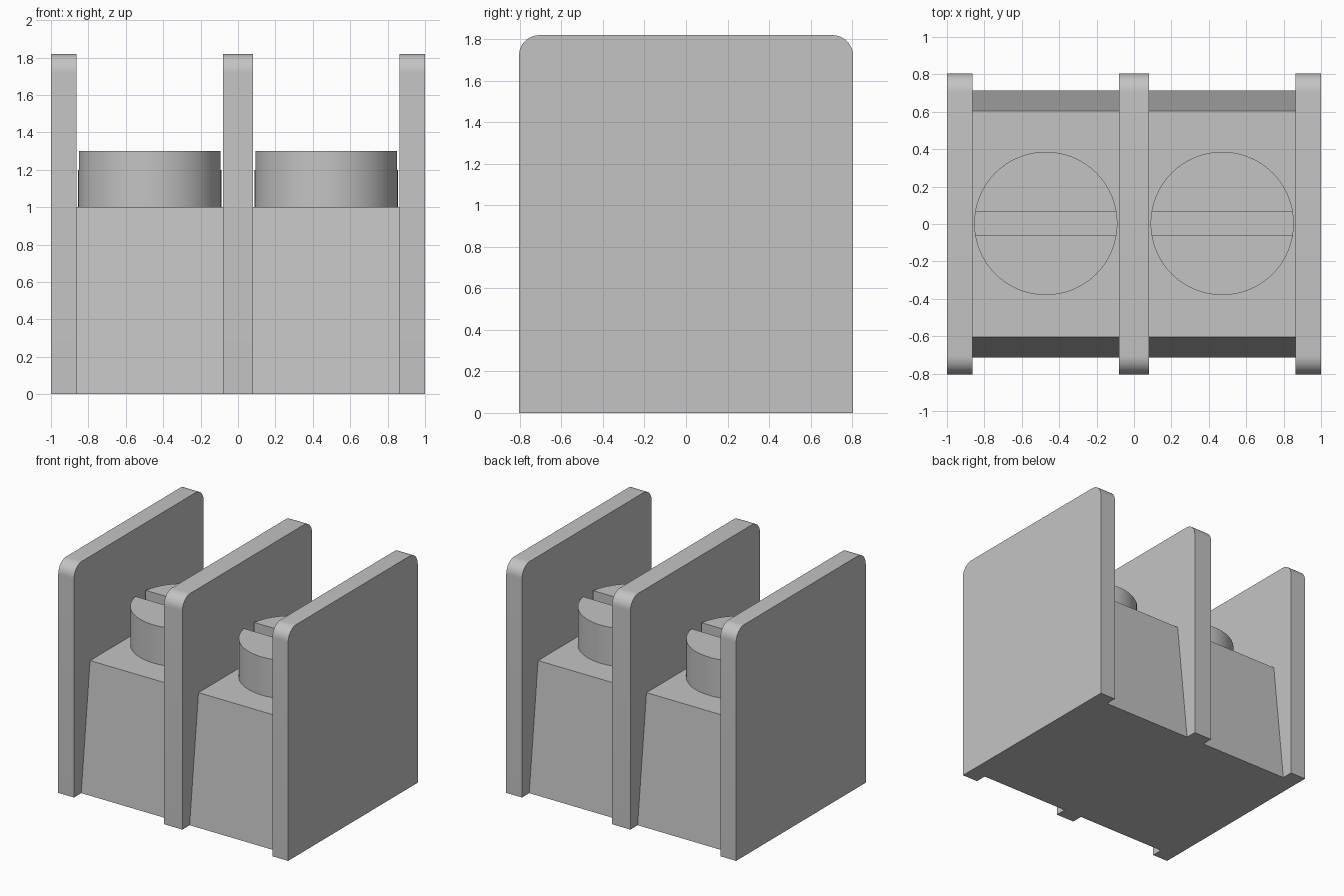
import bpy
import bmesh
import math
from mathutils import Matrix, Vector

if "Cube" in bpy.data.objects:
    bpy.data.objects.remove(bpy.data.objects["Cube"], do_unlink=True)

grey = bpy.data.materials.new("light grey")
grey.use_nodes = True
colour = (0.55, 0.55, 0.55, 1)
grey.diffuse_color = colour
grey.node_tree.nodes["Principled BSDF"].inputs["Base Color"].default_value = colour


def finish(name, bm):
    bmesh.ops.recalc_face_normals(bm, faces=bm.faces)
    mesh = bpy.data.meshes.new(name)
    bm.to_mesh(mesh)
    bm.free()
    mesh.materials.append(grey)
    obj = bpy.data.objects.new(name, mesh)
    bpy.context.collection.objects.link(obj)
    return obj


def select(obj):
    bpy.ops.object.select_all(action="DESELECT")
    obj.select_set(True)
    bpy.context.view_layer.objects.active = obj


def smooth(obj):
    select(obj)
    bpy.ops.object.shade_smooth_by_angle(angle=math.radians(30))


def extrude_x(name, profile, x0, x1):
    """Extrude a (y, z) profile along x."""
    bm = bmesh.new()
    face = bm.faces.new([bm.verts.new((x0, y, z)) for y, z in profile])
    new = bmesh.ops.extrude_face_region(bm, geom=[face])["geom"]
    verts = [v for v in new if isinstance(v, bmesh.types.BMVert)]
    bmesh.ops.translate(bm, verts=verts, vec=Vector((x1 - x0, 0, 0)))
    return finish(name, bm)


# Divider plates with rounded upper corners
half, height, radius, steps = 0.805, 1.82, 0.1, 10
arc = [(half - radius + radius * math.cos(i * math.pi / 2 / steps),
        height - radius + radius * math.sin(i * math.pi / 2 / steps))
       for i in range(steps + 1)]
plate = [(half, 0)] + arc + [(-y, z) for y, z in reversed(arc)] + [(-half, 0)]
for name, x0, x1 in (("right_plate", -1, -0.863),
                     ("middle_plate", -0.08, 0.08),
                     ("left_plate", 0.863, 1)):
    smooth(extrude_x(name, plate, x0, x1))

# Tapered blocks and slotted screws between the plates
block = [(-0.715, 0), (0.715, 0), (0.605, 1), (-0.605, 1)]
for side, sign in (("right", -1), ("left", 1)):
    extrude_x(side + "_block", block, sign * 0.08, sign * 0.863)

    x = sign * 0.4715
    bm = bmesh.new()
    bmesh.ops.create_cone(bm, cap_ends=True, segments=64, radius1=0.383, radius2=0.383,
                          depth=0.3, matrix=Matrix.Translation((x, 0.003, 1.15)))
    screw = finish(side + "_screw", bm)

    bm = bmesh.new()
    bmesh.ops.create_cube(bm, size=1, matrix=Matrix.Translation((x, 0.003, 1.3))
                          @ Matrix.Diagonal((1, 0.125, 0.2, 1)))
    cutter = finish("slot_cutter", bm)
    cutter.hide_render = True
    cut = screw.modifiers.new("slot", "BOOLEAN")
    cut.operation = "DIFFERENCE"
    cut.solver = "EXACT"
    cut.object = cutter
    select(screw)
    bpy.ops.object.modifier_apply(modifier=cut.name)
    bpy.data.objects.remove(cutter, do_unlink=True)
    smooth(screw)
